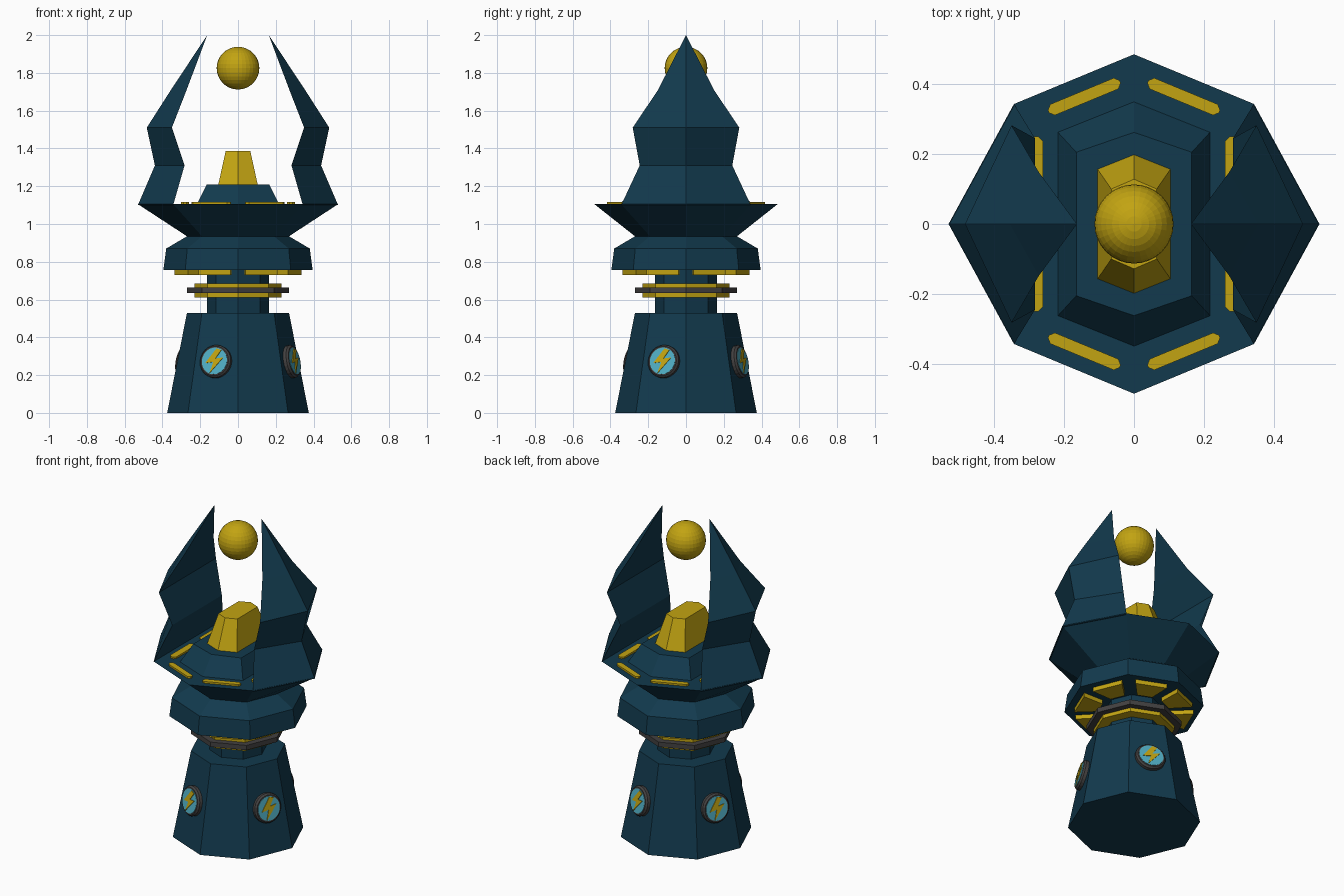
import bpy, bmesh, math
from mathutils import Matrix, Vector

if "Cube" in bpy.data.objects:
    bpy.data.objects.remove(bpy.data.objects["Cube"])


def material(name, rgb):
    m = bpy.data.materials.new(name)
    m.diffuse_color = (*rgb, 1)
    m.use_nodes = True
    m.node_tree.nodes["Principled BSDF"].inputs["Base Color"].default_value = m.diffuse_color
    return m


NAVY = material("deep_navy", (0.006, 0.042, 0.075))
GOLD = material("gold", (0.54, 0.37, 0.006))
GREY = material("dark_grey", (0.055, 0.052, 0.052))
CYAN = material("cyan", (0.08, 0.42, 0.55))


def finish(bm, name, mat):
    bmesh.ops.remove_doubles(bm, verts=bm.verts, dist=1e-5)
    bmesh.ops.recalc_face_normals(bm, faces=bm.faces)
    me = bpy.data.meshes.new(name)
    bm.to_mesh(me)
    bm.free()
    me.materials.append(mat)
    ob = bpy.data.objects.new(name, me)
    bpy.context.collection.objects.link(ob)
    return ob


def loft(name, sections, mat, matrix=Matrix()):
    """Skin a stack of (outline, z) sections and cap both ends."""
    bm = bmesh.new()
    rings = [[bm.verts.new(matrix @ Vector((x, y, z))) for x, y in pts] for pts, z in sections]
    n = len(rings[0])
    for a, b in zip(rings, rings[1:]):
        for i in range(n):
            j = (i + 1) % n
            bm.faces.new((a[i], a[j], b[j], b[i]))
    bm.faces.new(rings[0])
    bm.faces.new(rings[-1])
    return finish(bm, name, mat)


def ngon(r, n=8):
    return [(r * math.cos(2 * math.pi * i / n), r * math.sin(2 * math.pi * i / n)) for i in range(n)]


def long_hex(x, y, tip):
    return [(x, -y), (x, y), (0, tip), (-x, y), (-x, -y), (0, -tip)]


def plate(name, pts, z0, z1, mat, matrix=Matrix()):
    return loft(name, [(pts, z0), (pts, z1)], mat, matrix)


# Octagonal base and neck
loft("base", [(ngon(0.375), 0), (ngon(0.27), 0.53)], NAVY)
plate("neck", ngon(0.165), 0.52, 0.77, NAVY)

# Neck rings
plate("neck_ring_gold", ngon(0.23), 0.612, 0.686, GOLD)
plate("neck_ring_grey", ngon(0.27), 0.635, 0.665, GREY)

# Collar flaring into the deck, whose side corners are pulled outward
deck = [(math.copysign(0.53, x), y) if abs(x) > 0.4 else (x, y) for x, y in ngon(0.485)]
loft("collar_and_deck", [(ngon(0.395), 0.757), (ngon(0.38), 0.87),
                         (ngon(0.27), 0.935), (deck, 1.105)], NAVY)

# Glowing plates under the collar, one per side
for k in range(8):
    rot = Matrix.Rotation(math.radians(22.5 + 45 * k), 4, 'Z')
    plate(f"collar_light_{k}", [(0.2, -0.045), (0.325, -0.093), (0.325, 0.093), (0.2, 0.045)],
          0.731, 0.76, GOLD, rot)

# Pedestal and core block
loft("pedestal", [(long_hex(0.22, 0.265, 0.353), 1.10), (long_hex(0.165, 0.205, 0.262), 1.21)], NAVY)
loft("core", [(long_hex(0.105, 0.158, 0.2), 1.205), (long_hex(0.065, 0.1, 0.128), 1.387)], GOLD)

# Floating orb
bm = bmesh.new()
bmesh.ops.create_uvsphere(bm, u_segments=32, v_segments=16, radius=0.113,
                          matrix=Matrix.Translation((0, 0, 1.825)))
finish(bm, "orb", GOLD)


# Horns: triangular sections (outer ridge x, inner x, half width, z)
HORN = [(0.53, 0.343, 0.343, 1.10), (0.44, 0.283, 0.245, 1.31), (0.483, 0.35, 0.282, 1.51),
        (0.355, 0.272, 0.148, 1.71), (0.163, 0.163, 0.0, 2.0)]
for side, s in (("right", 1), ("left", -1)):
    bm = bmesh.new()
    rings = [[bm.verts.new((s * x, y, z)) for x, y in ((o, 0), (i, w), (i, -w))] for o, i, w, z in HORN[:-1]]
    tip = bm.verts.new((s * HORN[-1][0], 0, HORN[-1][3]))
    for a, b in zip(rings, rings[1:]):
        for i in range(3):
            j = (i + 1) % 3
            bm.faces.new((a[i], a[j], b[j], b[i]))
    for i in range(3):
        bm.faces.new((rings[-1][i], rings[-1][(i + 1) % 3], tip))
    bm.faces.new(rings[0])
    finish(bm, f"horn_{side}", NAVY)


# Deck light strips with clipped ends: along each front/back edge and beside each horn
def strip(hl, hw, c=0.013):
    return [(-hl, -hw + c), (-hl + c, -hw), (hl - c, -hw), (hl, -hw + c),
            (hl, hw - c), (hl - c, hw), (-hl + c, hw), (-hl, hw - c)]


for sx in (1, -1):
    for sy in (1, -1):
        mirror = Matrix.Diagonal((sx, sy, 1, 1))
        edge = Matrix.Translation((0.142, 0.364, 0)) @ Matrix.Rotation(math.radians(-22.5), 4, 'Z')
        plate("deck_light_edge", strip(0.111, 0.017), 1.10, 1.116, GOLD, mirror @ edge)
        inner = Matrix.Translation((0.281, 0.145, 0)) @ Matrix.Rotation(math.radians(90), 4, 'Z')
        plate("deck_light_side", strip(0.105, 0.021), 1.10, 1.116, GOLD, mirror @ inner)

# Round badges with bolts on every other base face
BOLT = [(0.008, 0.066), (-0.05, -0.012), (-0.004, -0.006), (-0.022, -0.066),
        (0.05, 0.018), (0.006, 0.012), (0.036, 0.058)]
tilt = math.atan2((0.375 - 0.27) * math.cos(math.pi / 8), 0.53)
for k in range(4):
    a = math.radians(-112.5 + 90 * k)
    n = Vector((math.cos(a) * math.cos(tilt), math.sin(a) * math.cos(tilt), math.sin(tilt)))
    u = Vector((-math.sin(a), math.cos(a), 0))
    v = n.cross(u)
    centre = Vector((math.cos(a) * 0.297, math.sin(a) * 0.297, 0.27))
    frame = Matrix.Translation(centre) @ Matrix((u, v, n)).transposed().to_4x4()
    loft(f"badge_rim_{k}", [(ngon(0.088, 24), -0.01), (ngon(0.088, 24), 0.018),
                            (ngon(0.079, 24), 0.028)], GREY, frame)
    plate(f"badge_face_{k}", ngon(0.072, 24), 0.024, 0.030, CYAN, frame)
    plate(f"badge_bolt_{k}", BOLT, 0.028, 0.034, GOLD, frame)
